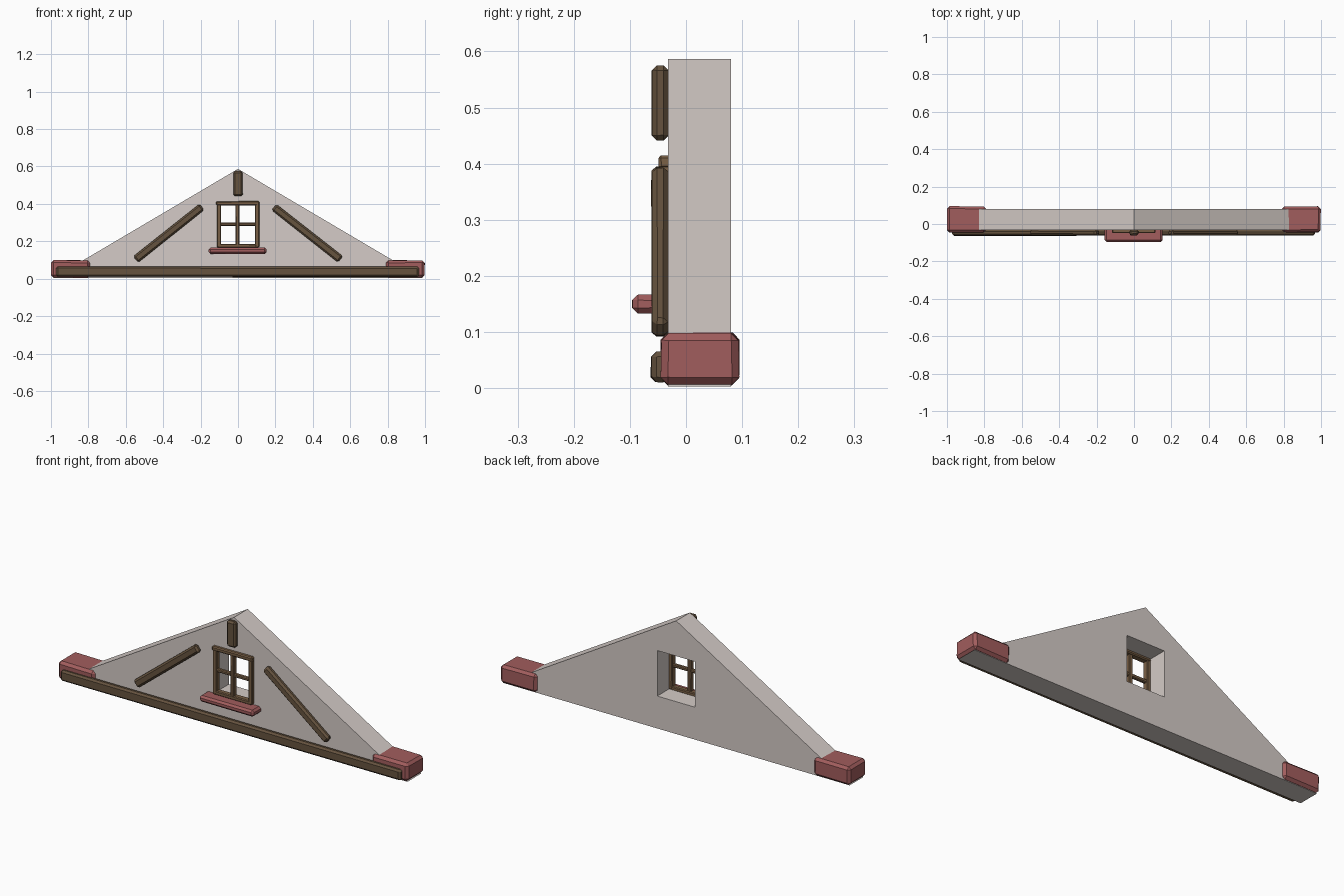
import bpy, bmesh, random
from math import atan2, hypot
from mathutils import Matrix, Vector

if "Cube" in bpy.data.objects:
    bpy.data.objects.remove(bpy.data.objects["Cube"])

random.seed(4)


def material(name, color):
    m = bpy.data.materials.new(name)
    m.diffuse_color = (*color, 1)
    m.use_nodes = True
    m.node_tree.nodes["Principled BSDF"].inputs["Base Color"].default_value = m.diffuse_color
    return m


PLASTER = material("plaster", (0.66, 0.60, 0.57))
WOOD = material("dark_wood", (0.13, 0.085, 0.048))
FRAME = material("frame_wood", (0.19, 0.115, 0.06))
STONE = material("red_stone", (0.36, 0.11, 0.11))


def finish(name, bm, mat):
    bmesh.ops.recalc_face_normals(bm, faces=bm.faces)
    mesh = bpy.data.meshes.new(name)
    bm.to_mesh(mesh)
    bm.free()
    ob = bpy.data.objects.new(name, mesh)
    bpy.context.collection.objects.link(ob)
    if mat:
        mesh.materials.append(mat)
    return ob


def block(name, x, y, z, mat, chamfer=0.0, jitter=0.0, angle=0.0):
    """Chamfered box from (min, max) ranges, hand-hewn by jitter, turned about y."""
    lo, hi = Vector((x[0], y[0], z[0])), Vector((x[1], y[1], z[1]))
    bm = bmesh.new()
    bmesh.ops.create_cube(bm, size=1)
    bmesh.ops.scale(bm, vec=hi - lo, verts=bm.verts)
    for v in bm.verts:
        v.co -= Vector([random.uniform(0, jitter) * (1 if c > 0 else -1) for c in v.co])
    if chamfer:
        bmesh.ops.bevel(bm, geom=bm.edges[:], offset=chamfer, segments=1,
                        profile=0.5, affect='EDGES')
    bmesh.ops.transform(bm, verts=bm.verts, matrix=Matrix.Translation((lo + hi) / 2)
                        @ Matrix.Rotation(angle, 4, 'Y'))
    return finish(name, bm, mat)


# Gable wall: extruded triangle
bm = bmesh.new()
tri = bm.faces.new([bm.verts.new((x, -0.032, z))
                    for x, z in ((-0.99, 0.003), (0.99, 0.003), (0, 0.587))])
ext = bmesh.ops.extrude_face_region(bm, geom=[tri], use_keep_orig=True)
bmesh.ops.translate(bm, vec=(0, 0.112, 0),
                    verts=[g for g in ext["geom"] if isinstance(g, bmesh.types.BMVert)])
wall = finish("gable_wall", bm, PLASTER)

# Window opening
cutter = block("window_cutter", (-0.108, 0.108), (-0.3, 0.3), (0.17, 0.405), PLASTER)
cutter.hide_render = True
mod = wall.modifiers.new("opening", 'BOOLEAN')
mod.operation, mod.solver, mod.object = 'DIFFERENCE', 'EXACT', cutter
bpy.context.view_layer.objects.active = wall
bpy.ops.object.modifier_apply(modifier=mod.name)
bpy.data.objects.remove(cutter)

# Long base beam
block("base_beam", (-0.975, 0.97), (-0.064, -0.03), (0.008, 0.066), WOOD, 0.009, 0.004)

# King post stub under the apex
block("apex_post", (-0.026, 0.026), (-0.063, -0.03), (0.44, 0.576), WOOD, 0.009, 0.003)

for side, s in (("left", -1), ("right", 1)):
    # Diagonal brace
    dx, dz = s * 0.345, -0.272
    cx, cz, h = s * 0.37, 0.243, hypot(dx, dz) / 2 + 0.008
    block(side + "_brace", (cx - h, cx + h), (-0.063, -0.029),
          (cz - 0.022, cz + 0.022), WOOD, 0.009, 0.003, -atan2(dz, dx))
    # Eave stone
    block(side + "_eave_stone", sorted((s * 0.79, s * 1.0)), (-0.046, 0.096),
          (0.004, 0.1), STONE, 0.013, 0.003)
    # Window stile
    block(side + "_window_stile", sorted((s * 0.09, s * 0.114)), (-0.048, -0.015),
          (0.168, 0.41), FRAME, 0.004, 0.002)

# Window rails and glazing bars
block("window_top_rail", (-0.118, 0.116), (-0.05, -0.013), (0.39, 0.415), FRAME, 0.005, 0.002)
block("window_bottom_rail", (-0.11, 0.11), (-0.047, -0.015), (0.165, 0.187), FRAME, 0.004, 0.002)
block("window_mullion", (-0.014, 0.009), (-0.046, -0.02), (0.175, 0.4), FRAME, 0.004, 0.002)
block("window_crossbar", (-0.1, 0.1), (-0.043, -0.022), (0.281, 0.301), FRAME, 0.004, 0.002)

# Window sill
block("window_sill", (-0.158, 0.154), (-0.097, -0.02), (0.132, 0.167), STONE, 0.01, 0.002)
